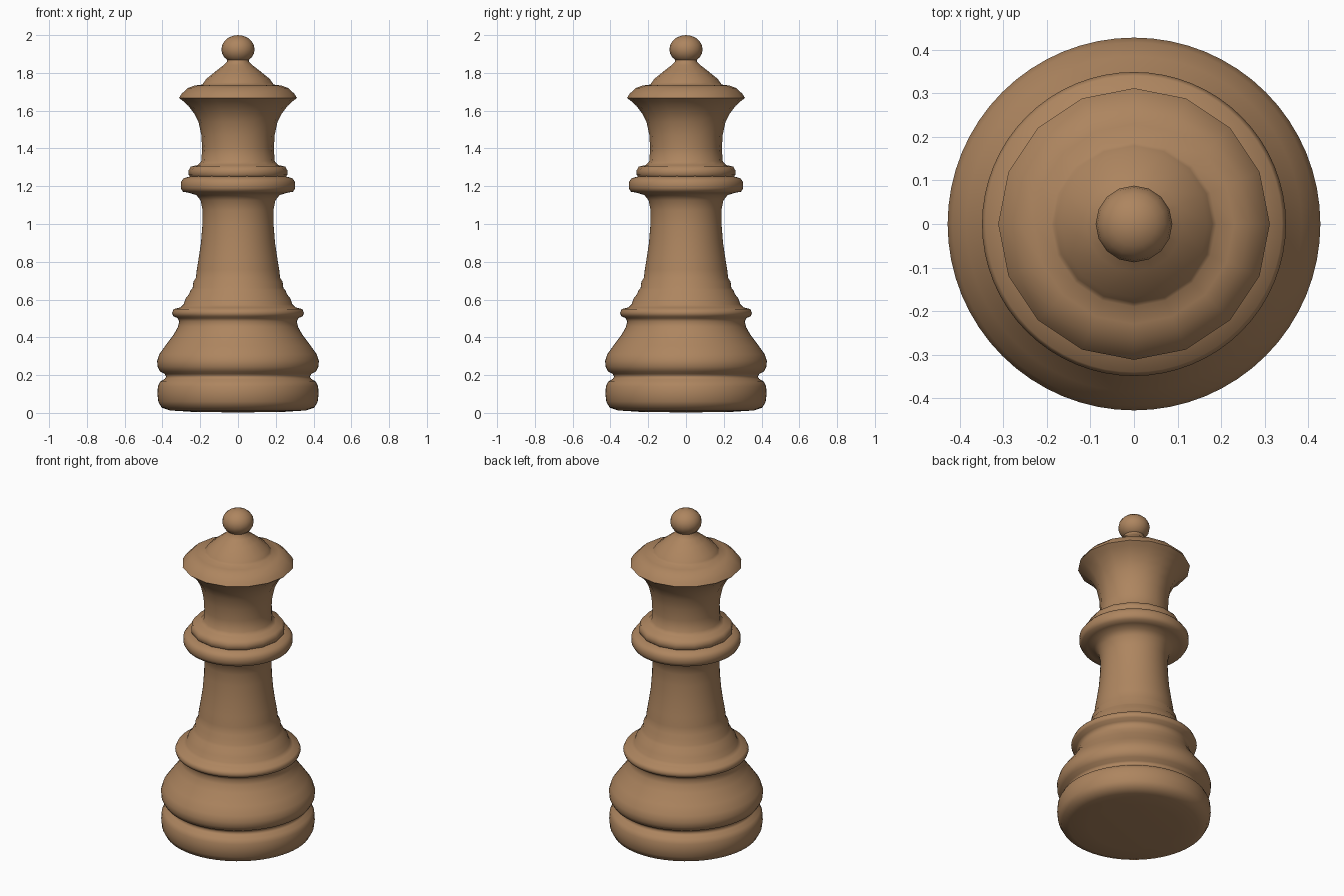
import bpy, bmesh, math

wood = bpy.data.materials.new("tan_wood")
wood.diffuse_color = (0.42, 0.235, 0.115, 1)


def lathe(name, profile, sides):
    """Spin an (r, z) profile, bottom to top, around the z axis."""
    bm = bmesh.new()
    rings = []
    for r, z in profile:
        if r == 0:
            rings.append([bm.verts.new((0, 0, z))])
        else:
            rings.append([bm.verts.new((r * math.cos(2 * math.pi * i / sides),
                                        r * math.sin(2 * math.pi * i / sides), z))
                          for i in range(sides)])
    for a, b in zip(rings, rings[1:]):
        for i in range(sides):
            j = (i + 1) % sides
            if len(a) == 1:
                bm.faces.new((a[0], b[j], b[i]))
            elif len(b) == 1:
                bm.faces.new((a[i], a[j], b[0]))
            else:
                bm.faces.new((a[i], a[j], b[j], b[i]))
    mesh = bpy.data.meshes.new(name)
    bm.to_mesh(mesh)
    bm.free()
    mesh.materials.append(wood)
    ob = bpy.data.objects.new(name, mesh)
    bpy.context.collection.objects.link(ob)
    bpy.ops.object.select_all(action='DESELECT')
    ob.select_set(True)
    bpy.context.view_layer.objects.active = ob
    bpy.ops.object.shade_smooth_by_angle(angle=math.radians(65))
    return ob


# Foot, stem and lower collar: finely turned
lathe("turned_body", [
    (0, 0.002), (0.25, 0.006), (0.36, 0.013), (0.405, 0.028), (0.422, 0.06),
    (0.427, 0.10), (0.424, 0.14), (0.412, 0.165), (0.388, 0.18), (0.38, 0.192),
    (0.388, 0.206), (0.412, 0.218), (0.426, 0.245), (0.428, 0.275), (0.417, 0.31),
    (0.385, 0.355), (0.34, 0.415), (0.318, 0.455), (0.311, 0.485), (0.32, 0.502),
    (0.343, 0.512), (0.349, 0.53), (0.34, 0.55), (0.305, 0.558), (0.288, 0.575),
    (0.278, 0.605), (0.262, 0.625), (0.25, 0.65), (0.24, 0.662), (0.236, 0.695),
    (0.223, 0.715), (0.218, 0.76), (0.208, 0.82), (0.196, 0.90), (0.188, 1.0),
    (0.187, 1.07), (0.198, 1.125), (0.22, 1.153), (0.26, 1.165), (0.292, 1.171),
    (0.303, 1.19), (0.303, 1.222), (0.288, 1.242), (0.25, 1.253), (0.17, 1.256),
    (0, 1.256)], 64)

# Upper collar, flared head and domed top: sixteen sides
lathe("flared_head", [
    (0, 1.245), (0.25, 1.247), (0.262, 1.26), (0.262, 1.283), (0.25, 1.304),
    (0.212, 1.312), (0.194, 1.333), (0.19, 1.40), (0.194, 1.47), (0.209, 1.54),
    (0.232, 1.585), (0.262, 1.625), (0.29, 1.65), (0.312, 1.667), (0.298, 1.69),
    (0.265, 1.72), (0.23, 1.733), (0.19, 1.738), (0.18, 1.75), (0.168, 1.768),
    (0.11, 1.815), (0.075, 1.842), (0.058, 1.86), (0.055, 1.885), (0, 1.885)], 16)

# Ball on top
n = 10
ball = [(0.088 * math.sin(math.pi * k / n), 1.925 - 0.075 * math.cos(math.pi * k / n))
        for k in range(1, n)]
lathe("top_ball", [(0, 1.85)] + ball + [(0, 2.0)], 16)
